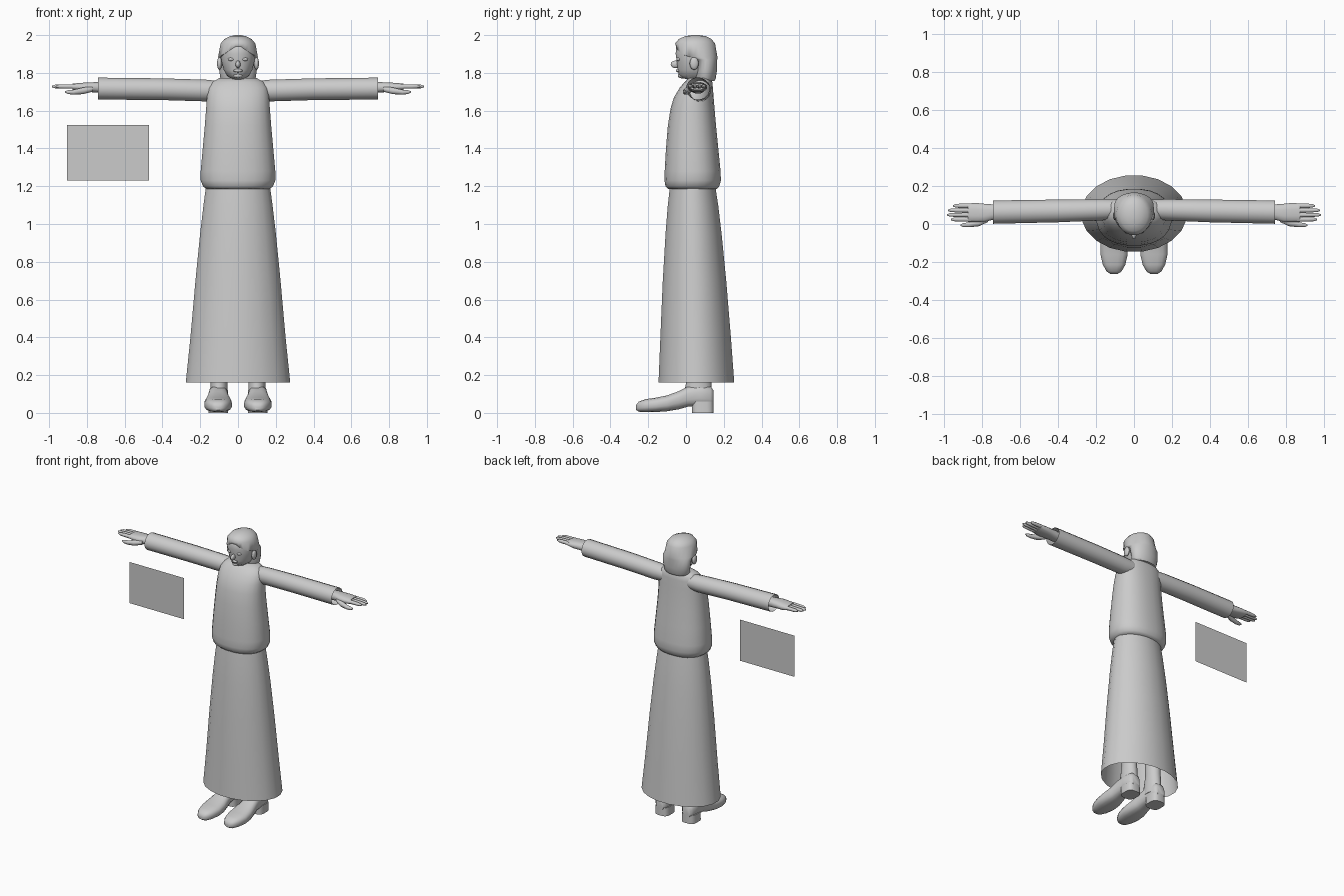
import bpy, bmesh, math
from mathutils import Vector

grey = bpy.data.materials.new("plain grey")
grey.diffuse_color = (0.6, 0.6, 0.6, 1)


def finish(name, bm, angle=40):
    bmesh.ops.recalc_face_normals(bm, faces=bm.faces)
    me = bpy.data.meshes.new(name)
    bm.to_mesh(me)
    bm.free()
    me.materials.append(grey)
    ob = bpy.data.objects.new(name, me)
    bpy.context.collection.objects.link(ob)
    bpy.ops.object.select_all(action='DESELECT')
    ob.select_set(True)
    bpy.context.view_layer.objects.active = ob
    bpy.ops.object.shade_smooth_by_angle(angle=math.radians(angle))
    return ob


def loft(name, axis, rings, n=20, power=1.0, caps=(True, True), tweak=None, angle=40):
    """Rings are (position, u0, u1, v0, v1); u, v are the other two axes in order."""
    bm = bmesh.new()
    loops = []
    for t, u0, u1, v0, v1 in rings:
        loop = []
        for i in range(n):
            a = 2 * math.pi * (i + 0.5) / n
            c, s = math.cos(a), math.sin(a)
            u = (u0 + u1) / 2 + (u1 - u0) / 2 * math.copysign(abs(c) ** power, c)
            v = (v0 + v1) / 2 + (v1 - v0) / 2 * math.copysign(abs(s) ** power, s)
            p = {'x': (t, u, v), 'y': (u, t, v), 'z': (u, v, t)}[axis]
            loop.append(bm.verts.new(tweak(*p) if tweak else p))
        loops.append(loop)
    for a, b in zip(loops, loops[1:]):
        for i in range(n):
            bm.faces.new((a[i], a[(i + 1) % n], b[(i + 1) % n], b[i]))
    if caps[0]:
        bm.faces.new(loops[0])
    if caps[1]:
        bm.faces.new(loops[-1])
    return finish(name, bm, angle)


def upright(rows, x=0):
    # rows of (z, y front, y back, half width)
    return [(z, x - w, x + w, y0, y1) for z, y0, y1, w in rows]


def ball(name, loc, size):
    bm = bmesh.new()
    bmesh.ops.create_uvsphere(bm, u_segments=12, v_segments=8, radius=1)
    for v in bm.verts:
        v.co = Vector([c + p * s for c, p, s in zip(loc, v.co, size)])
    return finish(name, bm, 60)


# Long skirt with an open hem, and the blouse hanging over it
loft("skirt", 'z', upright([
    (0.16, -0.148, 0.258, 0.28), (0.4, -0.138, 0.24, 0.255), (0.7, -0.125, 0.215, 0.228),
    (0.95, -0.11, 0.19, 0.203), (1.1, -0.098, 0.172, 0.185), (1.21, -0.085, 0.155, 0.17)]),
    n=20, caps=(False, True))
loft("blouse", 'z', upright([
    (1.185, -0.095, 0.165, 0.168), (1.2, -0.11, 0.177, 0.187), (1.23, -0.115, 0.186, 0.199),
    (1.28, -0.114, 0.184, 0.199), (1.4, -0.107, 0.172, 0.188), (1.52, -0.097, 0.16, 0.177),
    (1.61, -0.083, 0.152, 0.17), (1.67, -0.065, 0.147, 0.166), (1.72, -0.035, 0.143, 0.16),
    (1.75, -0.01, 0.14, 0.14), (1.772, 0.015, 0.13, 0.1)]), n=24, power=0.88, angle=60)

# Head, neck and bobbed hair
loft("head", 'z', upright([
    (1.7, 0.0, 0.12, 0.05), (1.765, 0.01, 0.12, 0.05), (1.772, -0.02, 0.12, 0.04),
    (1.785, -0.037, 0.125, 0.058), (1.815, -0.044, 0.13, 0.076), (1.86, -0.05, 0.14, 0.088),
    (1.9, -0.056, 0.145, 0.093), (1.94, -0.053, 0.14, 0.088), (1.965, -0.035, 0.12, 0.07)]),
    n=20, angle=60)


def hairline(x, y, z):
    # Parted fringe, highest at the centre of the forehead
    if y < 0.02 and z < 1.93:
        z += 0.06 * max(0, 1 - abs(x) / 0.1)
    return x, y, z


loft("hair", 'z', upright([
    (1.757, 0.05, 0.152, 0.085), (1.77, 0.045, 0.158, 0.094), (1.81, 0.045, 0.164, 0.1),
    (1.87, 0.03, 0.166, 0.104), (1.885, -0.052, 0.167, 0.106), (1.955, -0.059, 0.155, 0.093),
    (1.98, -0.038, 0.135, 0.072), (1.994, -0.005, 0.105, 0.042), (2.0, 0.03, 0.07, 0.016)]),
    n=24, tweak=hairline, angle=60)
ball("nose", (0, -0.056, 1.845), (0.013, 0.025, 0.02))
ball("lips", (0, -0.042, 1.812), (0.025, 0.012, 0.009))
ball("chin", (0, -0.022, 1.785), (0.026, 0.021, 0.014))

for side, word in ((-1, "right"), (1, "left")):
    ball(word + "_eye", (side * 0.036, -0.04, 1.872), (0.018, 0.01, 0.009))
    ball(word + "_ear", (side * 0.098, 0.043, 1.85), (0.013, 0.024, 0.034))

    # Sleeve with an open cuff
    loft(word + "_sleeve", 'x', [
        (side * x, y0, y1, z0, z1) for x, y0, y1, z0, z1 in (
            (0.1, 0.025, 0.13, 1.655, 1.758), (0.17, 0.018, 0.132, 1.648, 1.765),
            (0.4, 0.008, 0.13, 1.655, 1.772), (0.742, 0.0, 0.125, 1.658, 1.776))],
        n=16, caps=(True, False))

    # Hand: wrist and palm, four fingers, thumb
    loft(word + "_palm", 'x', [
        (side * x, y0, y1, z0, z1) for x, y0, y1, z0, z1 in (
            (0.68, 0.025, 0.1, 1.69, 1.75), (0.75, 0.02, 0.105, 1.695, 1.752),
            (0.79, 0.008, 0.108, 1.698, 1.75), (0.83, 0.008, 0.112, 1.7, 1.748),
            (0.875, 0.01, 0.11, 1.71, 1.744))], n=12, power=0.8, angle=60)
    for i, tip in enumerate((0.965, 0.985, 0.98, 0.955)):
        y = 0.024 + i * 0.024
        loft(f"{word}_finger_{i + 1}", 'x', [
            (side * x, y - r, y + r, 1.728 - r, 1.728 + r) for x, r in (
                (0.86, 0.013), (0.92, 0.012), (tip - 0.015, 0.01), (tip, 0.004))],
            n=8, angle=60)
    loft(word + "_thumb", 'x', [
        (side * x, y - r, y + r, z - r, z + r) for x, y, z, r in (
            (0.77, 0.025, 1.715, 0.016), (0.82, 0.005, 1.705, 0.019),
            (0.87, -0.004, 1.698, 0.014), (0.9, -0.006, 1.698, 0.011),
            (0.915, -0.006, 1.7, 0.004))], n=8, angle=60)

    # Shoe with pointed toe, block heel, and the leg rising into the skirt
    cx = side * 0.105
    loft(word + "_shoe", 'y', [
        (y, cx - w, cx + w, z0, z1) for y, w, z0, z1 in (
            (-0.264, 0.018, 0.015, 0.042), (-0.25, 0.04, 0.006, 0.06),
            (-0.215, 0.06, 0.003, 0.073), (-0.16, 0.073, 0.004, 0.081),
            (-0.1, 0.072, 0.008, 0.093), (-0.04, 0.06, 0.018, 0.115),
            (0.01, 0.052, 0.032, 0.14), (0.07, 0.05, 0.035, 0.15),
            (0.13, 0.045, 0.035, 0.14), (0.146, 0.03, 0.04, 0.12))],
        n=16, power=0.75, angle=50)
    loft(word + "_heel", 'z', upright([
        (0.0, 0.032, 0.147, 0.052), (0.06, 0.03, 0.147, 0.05)], cx), n=16, power=0.6)
    lx = side * 0.1
    loft(word + "_leg", 'z', upright([
        (0.08, -0.01, 0.142, 0.048), (0.14, -0.005, 0.137, 0.046),
        (0.22, 0.015, 0.13, 0.046), (0.5, 0.015, 0.125, 0.052)], lx), n=16)

# Flat panel floating beside the figure
bm = bmesh.new()
bm.faces.new([bm.verts.new((x, 0.06, z)) for x, z in
              ((-0.905, 1.23), (-0.47, 1.23), (-0.47, 1.525), (-0.905, 1.525))])
finish("side_panel", bm)
